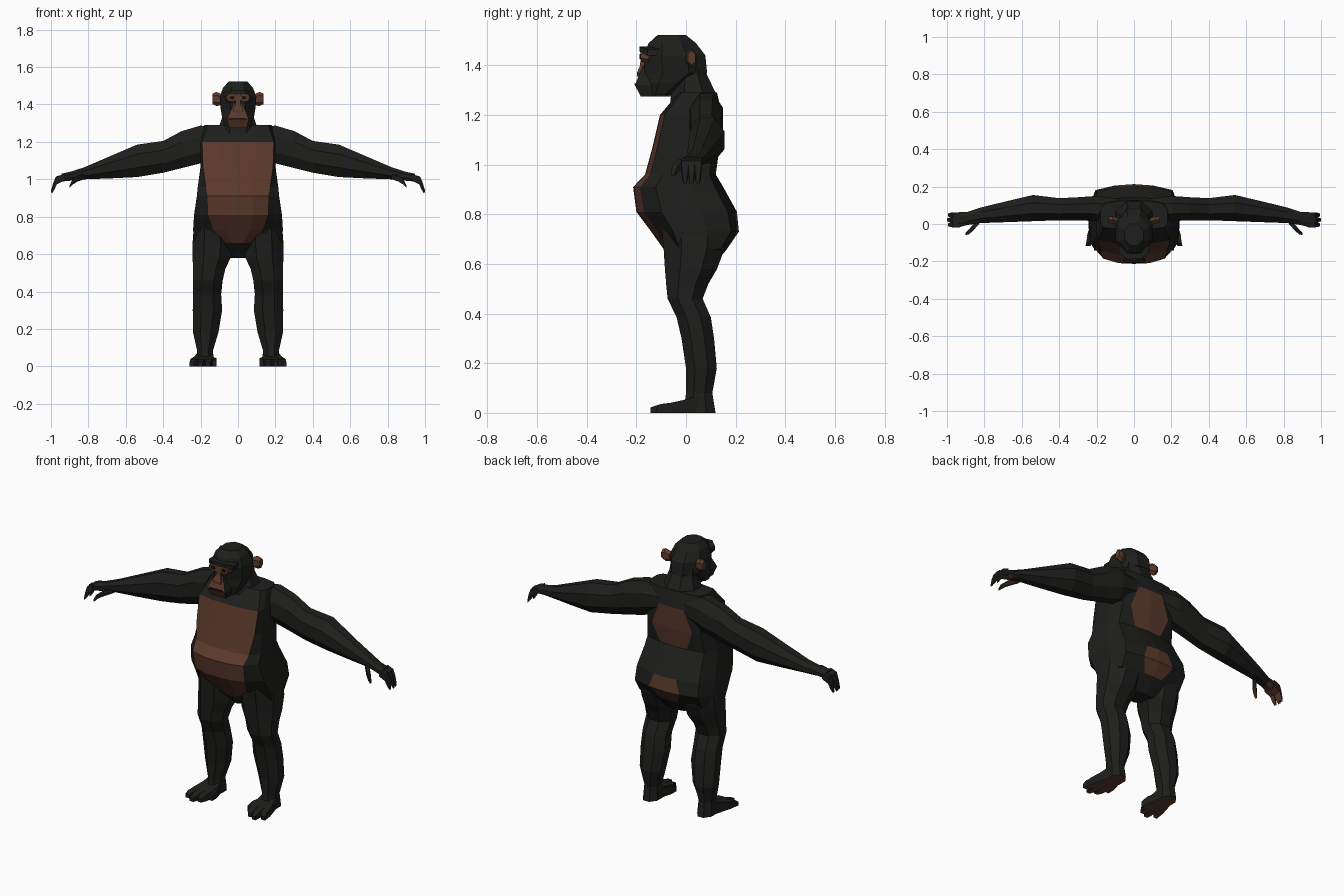
import bpy, bmesh, math
from mathutils import Vector


def material(name, color):
    m = bpy.data.materials.new(name)
    m.diffuse_color = (*color, 1)
    return m


FUR = material("dark_fur", (0.013, 0.013, 0.012))
SKIN = material("brown_skin", (0.105, 0.042, 0.024))
EYE = material("eye_dark", (0.008, 0.006, 0.005))


def loft(name, rings, paint=None, mirror=False, mats=(FUR, SKIN)):
    """Bridge point rings, cap the ends; paint(i, j, normal) picks skin faces."""
    bm = bmesh.new()
    vs = [[bm.verts.new(p) for p in r] for r in rings]
    n = len(rings[0])
    tags = {}
    for i in range(len(vs) - 1):
        for j in range(n):
            k = (j + 1) % n
            f = bm.faces.new((vs[i][j], vs[i][k], vs[i + 1][k], vs[i + 1][j]))
            tags[f] = (i, j)
    tags[bm.faces.new(vs[0])] = (-1, -1)
    tags[bm.faces.new(vs[-1])] = (len(vs), -1)
    bmesh.ops.recalc_face_normals(bm, faces=bm.faces[:])
    bm.normal_update()
    for f, (i, j) in tags.items():
        f.material_index = int(bool(paint and paint(i, j, f.normal)))
    me = bpy.data.meshes.new(name)
    bm.to_mesh(me)
    bm.free()
    for m in mats:
        me.materials.append(m)
    ob = bpy.data.objects.new(name, me)
    bpy.context.collection.objects.link(ob)
    if mirror:
        ob.modifiers.new("mirror", 'MIRROR').use_mirror_merge = False
    return ob


def ring(axis, c, a, b, n=8):
    """Flat-sided n-gon across an axis, with half sizes a and b."""
    k = math.cos(math.pi / n)
    pts = []
    for i in range(n):
        t = 2 * math.pi * (i + 0.5) / n
        u, v = a * math.cos(t) / k, b * math.sin(t) / k
        off = {'x': (0, u, v), 'y': (u, 0, v), 'z': (u, v, 0)}[axis]
        pts.append(Vector(c) + Vector(off))
    return pts


def spans_z(rows, n=8):
    """Rings from (z, x0, x1, y0, y1)."""
    return [ring('z', ((x0 + x1) / 2, (y0 + y1) / 2, z), (x1 - x0) / 2, (y1 - y0) / 2, n)
            for z, x0, x1, y0, y1 in rows]


def spans_x(rows, n=8):
    """Rings from (x, y0, y1, z0, z1)."""
    return [ring('x', (x, (y0 + y1) / 2, (z0 + z1) / 2), (y1 - y0) / 2, (z1 - z0) / 2, n)
            for x, y0, y1, z0, z1 in rows]


# Torso: z, half width, front, back, front panel fraction, back patch fraction
TORSO = [(1.29, .18, -.03, .125, .90, .5), (1.20, .20, -.105, .145, .96, .40),
         (1.07, .20, -.135, .135, .94, .65), (.96, .215, -.165, .12, .80, .4),
         (.91, .22, -.213, .15, .74, .35), (.81, .235, -.20, .205, .68, .3),
         (.73, .24, -.14, .213, .55, .42), (.66, .235, -.09, .165, .27, .25),
         (.58, .06, -.01, .10, .3, .3)]


def torso_ring(z, w, yf, yb, p, q):
    m, h = (yf + yb) / 2, (yb - yf) / 2
    half = [(p / 2, -.98), (p, -.85), (1, -.5), (1, .3), (.86, .82), (q, .96)]
    sec = [(0, -1)] + half + [(0, 1)] + [(-x, y) for x, y in reversed(half)]
    return [(w * x, m + h * y, z) for x, y in sec]


def torso_paint(i, j, n):
    front = j in (0, 1, 12, 13) and 1 <= i <= 6
    back = j in (6, 7) and i in (1, 2, 5, 6)
    return front or back


loft("torso", [torso_ring(*r) for r in TORSO], torso_paint)

# Neck and skull
loft("neck", spans_z([(1.18, -.14, .14, -.07, .14), (1.285, -.10, .10, -.06, .122),
                      (1.36, -.075, .075, -.04, .085), (1.42, -.07, .07, -.04, .07)]))
loft("head", spans_z([(1.522, -.05, .05, -.115, .0), (1.49, -.08, .08, -.15, .04),
                      (1.44, -.098, .098, -.172, .078), (1.37, -.092, .092, -.165, .085),
                      (1.33, -.085, .085, -.165, .02), (1.28, -.065, .065, -.15, -.06)]))

# Muzzle with skin on its front
loft("muzzle", spans_z([(1.40, -.022, .022, -.175, -.10), (1.365, -.04, .04, -.188, -.10),
                        (1.32, -.058, .058, -.206, -.08), (1.275, -.048, .048, -.182, -.06)], 4),
     lambda i, j, n: n.y < -.5)
loft("mouth", spans_z([(1.327, -.045, .045, -.207, -.19), (1.322, -.045, .045, -.208, -.19)], 4),
     mats=(EYE, EYE))
loft("nose", spans_z([(1.455, -.012, .012, -.182, -.15), (1.40, -.014, .014, -.185, -.15),
                      (1.37, -.028, .028, -.198, -.15), (1.355, -.022, .022, -.198, -.15)], 4),
     lambda i, j, n: True)

# Eye sockets, eyes and brow
loft("eye_socket", [ring('y', (.036, -.15, 1.437), .032, .028),
                    ring('y', (.034, -.183, 1.437), .026, .022)],
     lambda i, j, n: True, True)
loft("eye", [ring('y', (.034, -.17, 1.436), .015, .010, 6),
             ring('y', (.034, -.187, 1.436), .012, .008, 6)], None, True, (EYE, EYE))
loft("brow", spans_x([(0, -.185, -.13, 1.452, 1.475), (.04, -.187, -.12, 1.457, 1.476),
                      (.08, -.155, -.10, 1.44, 1.465)], 4), None, True)

# Ears
loft("ear", spans_x([(.085, -.0, .03, 1.40, 1.45), (.115, .002, .042, 1.397, 1.462),
                     (.135, .008, .038, 1.405, 1.455)], 6), lambda i, j, n: True, True)

# Arm, from inside the shoulder to the palm
loft("arm", spans_x([(.08, .01, .135, 1.13, 1.275), (.20, .015, .15, 1.085, 1.287),
                     (.30, .02, .143, 1.06, 1.258), (.40, .02, .138, 1.035, 1.205),
                     (.54, .015, .155, 1.012, 1.185), (.68, .01, .122, 1.005, 1.125),
                     (.82, .005, .088, 1.0, 1.065), (.89, -.005, .065, .993, 1.042),
                     (.945, -.02, .062, .988, 1.03)]),
     lambda i, j, n: i >= 7 and n.z < -.4, True)

# Curled fingers and thumb
for k in range(3):
    y = -.004 + .026 * k
    d = .006 * (k == 1)
    loft(f"finger_{k + 1}", [ring('x', (.93, y, 1.01), .015, .018, 4),
                             ring('x', (.968 + d, y, .994), .014, .02, 4),
                             ring('x', (.982 + d, y, .962), .012, .018, 4),
                             ring('x', (.994 + d, y, .932), .007, .007, 4)],
         lambda i, j, n: n.z < -.3, True)
loft("thumb", [ring('x', (.82, .025, 1.015), .015, .014, 4),
               ring('x', (.86, -.02, 1.003), .016, .016, 4),
               ring('x', (.885, -.043, .985), .013, .014, 4),
               ring('x', (.90, -.052, .962), .007, .007, 4)],
     lambda i, j, n: n.z < -.3, True)

# Leg from hip to heel
loft("leg", spans_z([(.76, .04, .235, -.10, .17), (.66, .03, .243, -.09, .155),
                     (.58, .04, .243, -.085, .125), (.52, .068, .24, -.08, .09),
                     (.46, .082, .24, -.074, .067), (.385, .09, .24, -.038, .10),
                     (.30, .085, .242, -.018, .113), (.18, .105, .24, -.0, .124),
                     (.08, .135, .218, -.0, .106), (0, .13, .222, -.01, .119)]),
     lambda i, j, n: n.z < -.8, True)

# Foot with splayed toes
sole = lambda i, j, n: n.z < -.5


def toe_ring(x, y, w, h):
    return ring('y', (x, y, h / 2), w, h / 2, 4)


loft("foot", [toe_ring(.176, .05, .043, .07), toe_ring(.182, -.005, .052, .053),
              toe_ring(.192, -.065, .060, .04)], sole, True)
for k, (x0, x1, y1) in enumerate([(.153, .163, -.125), (.192, .202, -.143), (.228, .247, -.118)]):
    loft(f"toe_{k + 1}", [toe_ring(x0, -.05, .019, .042), toe_ring((x0 + x1) / 2, -.10, .018, .036),
                          toe_ring(x1, y1, .012, .022)], sole, True)
loft("big_toe", [toe_ring(.155, .03, .022, .05), toe_ring(.137, -.03, .021, .045),
                 toe_ring(.131, -.075, .016, .034)], sole, True)
